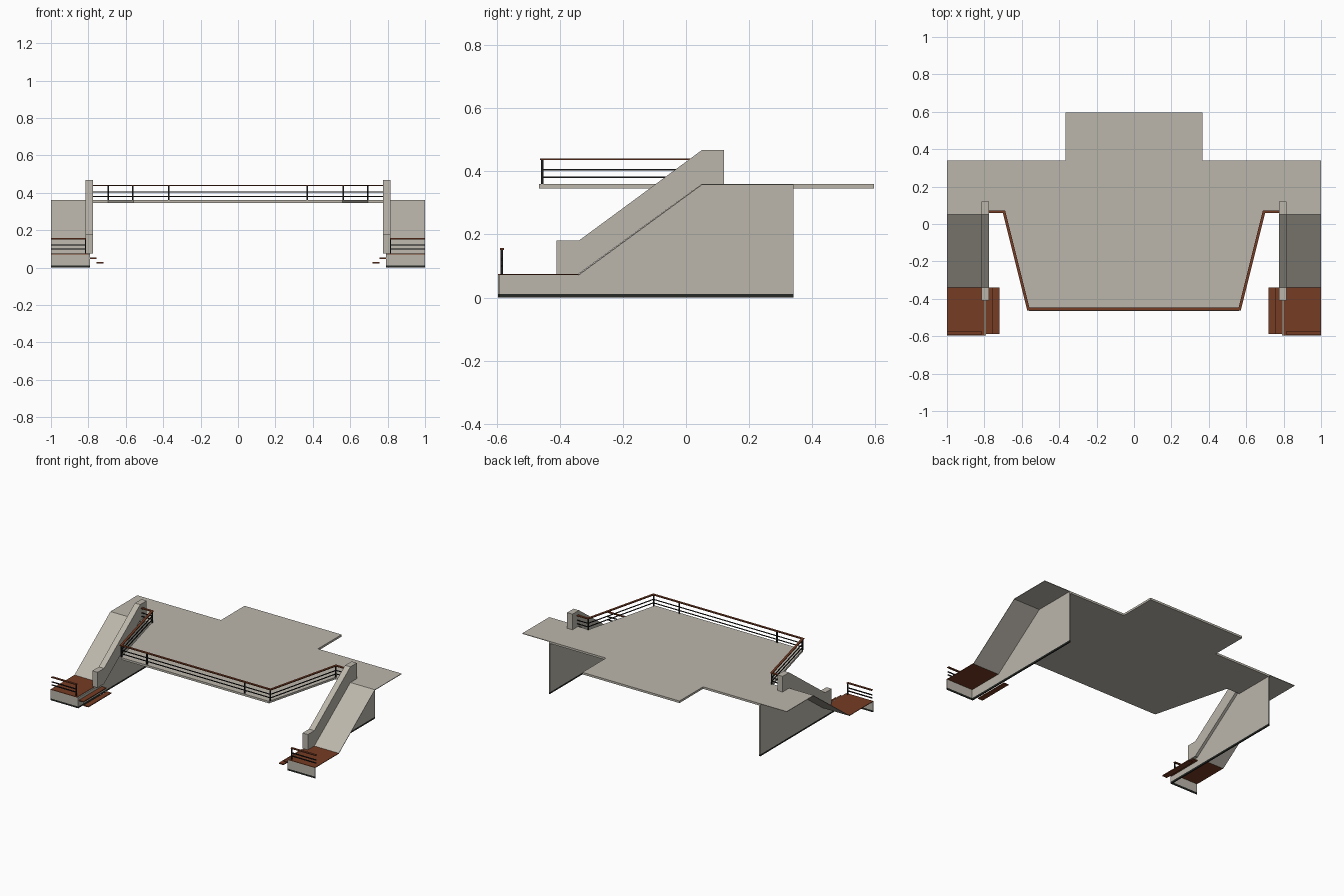
import bpy, bmesh
from mathutils import Vector

if "Cube" in bpy.data.objects:
    bpy.data.objects.remove(bpy.data.objects["Cube"])


def mat(name, rgb):
    m = bpy.data.materials.new(name)
    m.diffuse_color = (*rgb, 1)
    m.use_nodes = True
    m.node_tree.nodes["Principled BSDF"].inputs["Base Color"].default_value = m.diffuse_color
    return m


CONCRETE = mat("concrete", (0.50, 0.47, 0.41))
WOOD = mat("brown_wood", (0.18, 0.045, 0.017))
METAL = mat("black_metal", (0.012, 0.012, 0.012))
BASE = mat("dark_plinth", (0.018, 0.022, 0.018))


def finish(name, bm, material, mirror):
    bmesh.ops.recalc_face_normals(bm, faces=bm.faces)
    me = bpy.data.meshes.new(name)
    bm.to_mesh(me)
    bm.free()
    me.materials.append(material)
    ob = bpy.data.objects.new(name, me)
    bpy.context.collection.objects.link(ob)
    if mirror:
        ob.modifiers.new("mirror", 'MIRROR').use_mirror_merge = False
    return ob


def prism(name, outline, lo, hi, axis, material, mirror=True):
    """Extrude an outline: axis 'x' takes (y, z) points, axis 'z' takes (x, y)."""
    bm = bmesh.new()
    place = (lambda p: (lo, *p)) if axis == 'x' else (lambda p: (*p, lo))
    face = bm.faces.new([bm.verts.new(place(p)) for p in outline])
    new = bmesh.ops.extrude_face_region(bm, geom=[face])["geom"]
    shift = Vector((hi - lo, 0, 0)) if axis == 'x' else Vector((0, 0, hi - lo))
    bmesh.ops.translate(bm, vec=shift, verts=[v for v in new if isinstance(v, bmesh.types.BMVert)])
    return finish(name, bm, material, mirror)


def box(name, x, y, z, material):
    return prism(name, [(x[0], y[0]), (x[1], y[0]), (x[1], y[1]), (x[0], y[1])],
                 z[0], z[1], 'z', material)


def rails(name, path, heights, width, thick, material, mirror=False):
    """Horizontal flat bars with mitred corners following a plan path."""
    pts = [Vector(p) for p in path]
    bm = bmesh.new()
    for z in heights:
        rings = []
        for i, p in enumerate(pts):
            dirs = []
            if i > 0:
                dirs.append((p - pts[i - 1]).normalized())
            if i < len(pts) - 1:
                dirs.append((pts[i + 1] - p).normalized())
            n = [Vector((-d.y, d.x)) for d in dirs]
            m = sum(n, Vector((0, 0))).normalized()
            m = m / m.dot(n[0]) * width / 2
            rings.append([bm.verts.new((p.x + s * m.x, p.y + s * m.y, z + t * thick / 2))
                          for s, t in ((-1, -1), (1, -1), (1, 1), (-1, 1))])
        for a, b in zip(rings, rings[1:]):
            for k in range(4):
                bm.faces.new((a[k], a[(k + 1) % 4], b[(k + 1) % 4], b[k]))
        bm.faces.new(rings[0])
        bm.faces.new(rings[-1])
    return finish(name, bm, material, mirror)


# Raised balcony slab with tapered front and rear extension
half = [(0.56, -0.465), (0.695, 0.06), (0.80, 0.06), (0.80, 0.34), (0.367, 0.34), (0.367, 0.595)]
prism("balcony_slab", half + [(-x, y) for x, y in reversed(half)],
      0.346, 0.36, 'z', CONCRETE, mirror=False)
box("stair_top_landing", (0.80, 1.0), (0.05, 0.34), (0.356, 0.36), CONCRETE)

# Supporting side walls with dark plinth strip
prism("side_wall", [(-0.595, 0.012), (-0.595, 0.072), (-0.34, 0.072), (0.05, 0.358),
                    (0.34, 0.358), (0.34, 0.012)], 0.792, 0.80, 'x', CONCRETE)
box("side_wall_plinth", (0.792, 0.80), (-0.595, 0.34), (0, 0.012), BASE)

# Sloped stair flight and its parapet
prism("stair_flight", [(-0.34, 0.070), (-0.34, 0.074), (0.05, 0.36), (0.05, 0.356)],
      0.80, 1.0, 'x', CONCRETE)
prism("stair_parapet", [(-0.41, 0.075), (-0.41, 0.18), (-0.34, 0.18), (0.05, 0.467), (0.12, 0.467),
                        (0.12, 0.36), (0.05, 0.36), (-0.34, 0.075)], 0.775, 0.815, 'x', CONCRETE)

# Lower landing: front panel, wooden deck and two side treads
box("landing_front_panel", (0.80, 1.0), (-0.595, -0.590), (0.012, 0.071), CONCRETE)
box("landing_front_plinth", (0.80, 1.0), (-0.595, -0.590), (0, 0.012), BASE)
box("landing_deck", (0.80, 1.0), (-0.595, -0.34), (0.071, 0.075), WOOD)
for i, (x, z) in enumerate(((0.757, 0.05), (0.72, 0.026))):
    box(f"side_tread_{i + 1}", (x, x + 0.036), (-0.588, -0.34), (z - 0.003, z + 0.003), WOOD)

# Lower landing railing
front = [(0.812, -0.583), (1.0, -0.583)]
rails("landing_handrail", front, [0.154], 0.014, 0.006, WOOD, mirror=True)
rails("landing_rail_bars", front, [0.10, 0.121], 0.006, 0.006, METAL, mirror=True)
box("landing_rail_post", (0.812, 0.819), (-0.587, -0.579), (0.075, 0.152), METAL)

# Balcony railing
side = [(0.565, -0.455), (0.695, 0.066), (0.775, 0.066)]
path = [(-x, y) for x, y in reversed(side)] + side
rails("balcony_handrail", path, [0.438], 0.015, 0.006, WOOD)
rails("balcony_rail_bars", path, [0.381, 0.405], 0.005, 0.005, METAL)
for i, (x, y) in enumerate(((0.37, -0.455), (0.563, -0.455), (0.694, 0.064))):
    box(f"balcony_rail_post_{i + 1}", (x - 0.004, x + 0.004), (y - 0.004, y + 0.004),
        (0.36, 0.436), METAL)
